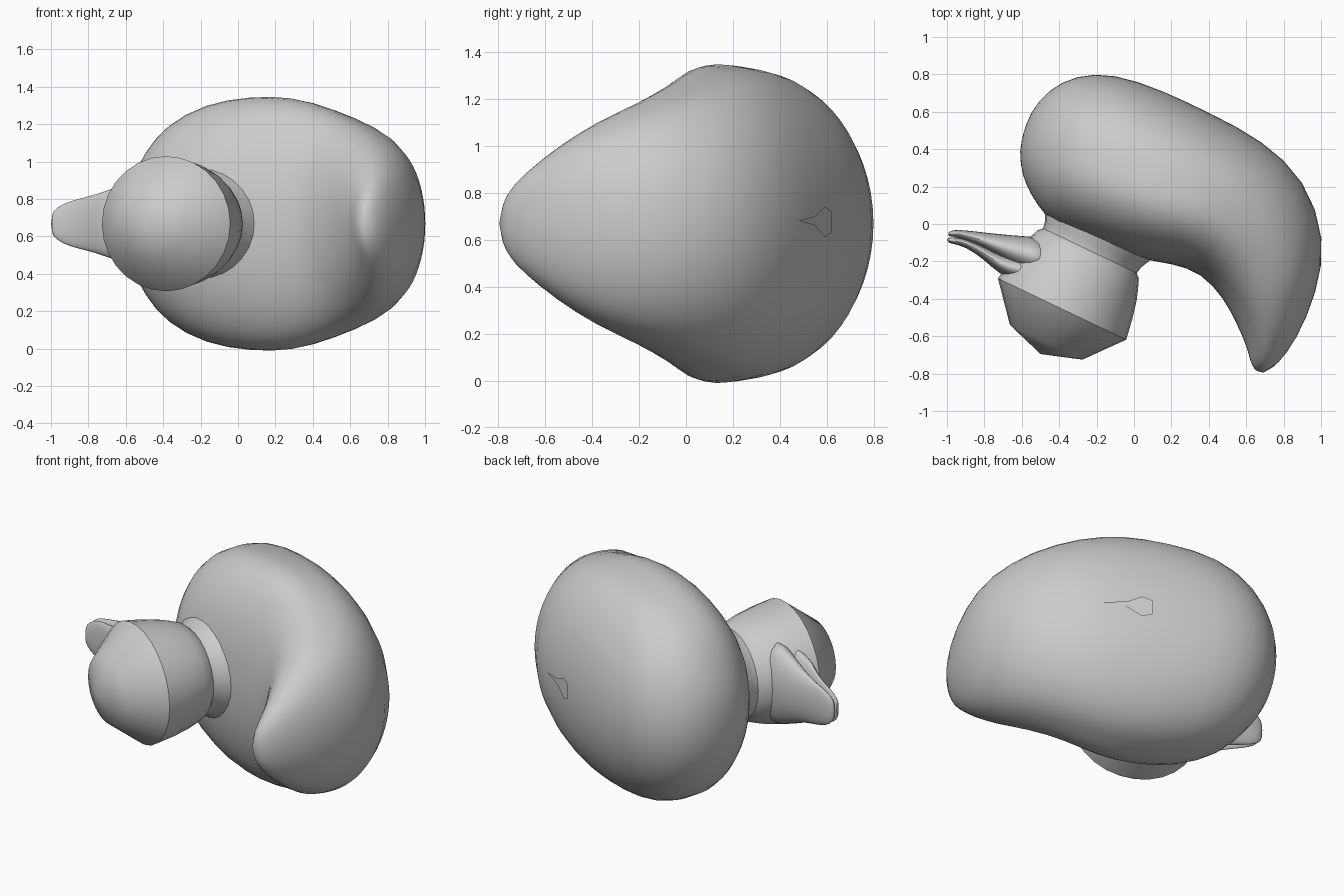
import bpy
import bmesh
import math
from mathutils import Vector

if "Cube" in bpy.data.objects:
    bpy.data.objects.remove(bpy.data.objects["Cube"])

MID = 0.668  # height of the symmetry plane

grey = bpy.data.materials.new("plain grey")
grey.use_nodes = True
grey.diffuse_color = (0.6, 0.6, 0.6, 1)
grey.node_tree.nodes["Principled BSDF"].inputs["Base Color"].default_value = (0.6, 0.6, 0.6, 1)


def finish(name, bm, angle=35, levels=0):
    """Turn a bmesh into a shaded object."""
    bmesh.ops.recalc_face_normals(bm, faces=bm.faces)
    mesh = bpy.data.meshes.new(name)
    bm.to_mesh(mesh)
    bm.free()
    mesh.materials.append(grey)
    obj = bpy.data.objects.new(name, mesh)
    bpy.context.collection.objects.link(obj)
    bpy.ops.object.select_all(action="DESELECT")
    obj.select_set(True)
    bpy.context.view_layer.objects.active = obj
    bpy.ops.object.shade_smooth_by_angle(angle=math.radians(angle))
    if levels:
        sub = obj.modifiers.new("smooth", "SUBSURF")
        sub.levels = sub.render_levels = levels


def loft(name, sections, sides=24, angle=35, levels=0, poles=(None, None), fill=0):
    """Skin ovals, each given by two plan points and a half height.
    fill plumps the half next to the first point, most on tall ovals."""
    bm = bmesh.new()
    rings = []
    for a, b, h in sections:
        a, b = Vector((*a, MID)), Vector((*b, MID))
        c, v = (a + b) / 2, (b - a) / 2
        ring = []
        for i in range(sides):
            t = math.tau * i / sides
            plump = 1 + fill * h * h * max(0, -math.cos(t))
            ring.append(bm.verts.new(c + v * math.cos(t) + Vector((0, 0, h * plump * math.sin(t)))))
        rings.append(ring)
    for r, s in zip(rings, rings[1:]):
        for i in range(sides):
            j = (i + 1) % sides
            bm.faces.new((r[i], r[j], s[j], s[i]))
    for ring, pole in zip((rings[0], rings[-1]), poles):
        if pole:
            tip = bm.verts.new((*pole, MID))
            for i in range(sides):
                bm.faces.new((ring[i], ring[(i + 1) % sides], tip))
        else:
            bm.faces.new(ring)
    finish(name, bm, angle, levels)


# Curved body tapering into the tail: inner edge, outer edge, half height
loft("body", [
    ((-.605, .31), (-.595, .48), .12),
    ((-.585, .22), (-.555, .60), .24),
    ((-.52, .10), (-.46, .72), .39),
    ((-.43, -.01), (-.31, .80), .53),
    ((-.21, -.11), (-.11, .81), .635),
    ((.01, -.19), (.15, .72), .668),
    ((.21, -.215), (.42, .59), .668),
    ((.36, -.265), (.69, .45), .61),
    ((.48, -.40), (.92, .24), .53),
    ((.55, -.54), (1.03, -.08), .445),
    ((.60, -.65), (.98, -.37), .335),
    ((.62, -.73), (.87, -.62), .22),
    ((.64, -.78), (.77, -.75), .13),
], sides=28, angle=80, levels=1, poles=((-.61, .39), (.69, -.80)), fill=.55)

# Neck and head turned around one slanted axis: distance along it, radius
base = Vector((-.215, -.10))
axis = Vector((-.43, -.90)).normalized()
across = Vector((-axis.y, axis.x))


def turned(name, profile, tip=None, squash=.95):
    sections = []
    for t, r in profile:
        c = base + axis * t
        sections.append((c - across * r, c + across * r, r * squash))
    loft(name, sections, 28, 34, poles=(None, base + axis * tip if tip else None))


turned("neck", [(-.32, .33), (-.10, .33), (-.05, .315), (.01, .285), (.06, .275), (.12, .275)])
turned("head", [(.04, .27), (.07, .30), (.12, .32), (.18, .34), (.28, .362), (.393, .38), (.59, .215)], .66)


# Beak: two flat halves along x, given as x, y, half thickness, half width
def beak_half(name, rows):
    loft(name, [((x, y - t), (x, y + t), w) for x, y, t, w in rows], 16, 70, 1)


beak_half("beak_rear", [
    (-.995, -.055, .010, .05), (-.97, -.048, .018, .09), (-.90, -.06, .027, .125),
    (-.78, -.095, .048, .148), (-.66, -.14, .082, .195), (-.56, -.17, .105, .25),
    (-.45, -.19, .12, .28)])
beak_half("beak_front", [
    (-1.0, -.085, .012, .05), (-.97, -.088, .018, .09), (-.90, -.10, .022, .125),
    (-.80, -.155, .037, .148), (-.72, -.215, .055, .175), (-.62, -.245, .07, .21),
    (-.45, -.28, .08, .24)])

# Small flat mark on the back of the body: y and z outline
bm = bmesh.new()
outline = [(.48, .68), (.55, .66), (.59, .61), (.62, .63), (.62, .72), (.59, .74), (.55, .70)]
bm.faces.new([bm.verts.new((.45 - (y - .582) * 1.73, y, z)) for y, z in outline])
finish("back_mark", bm)
